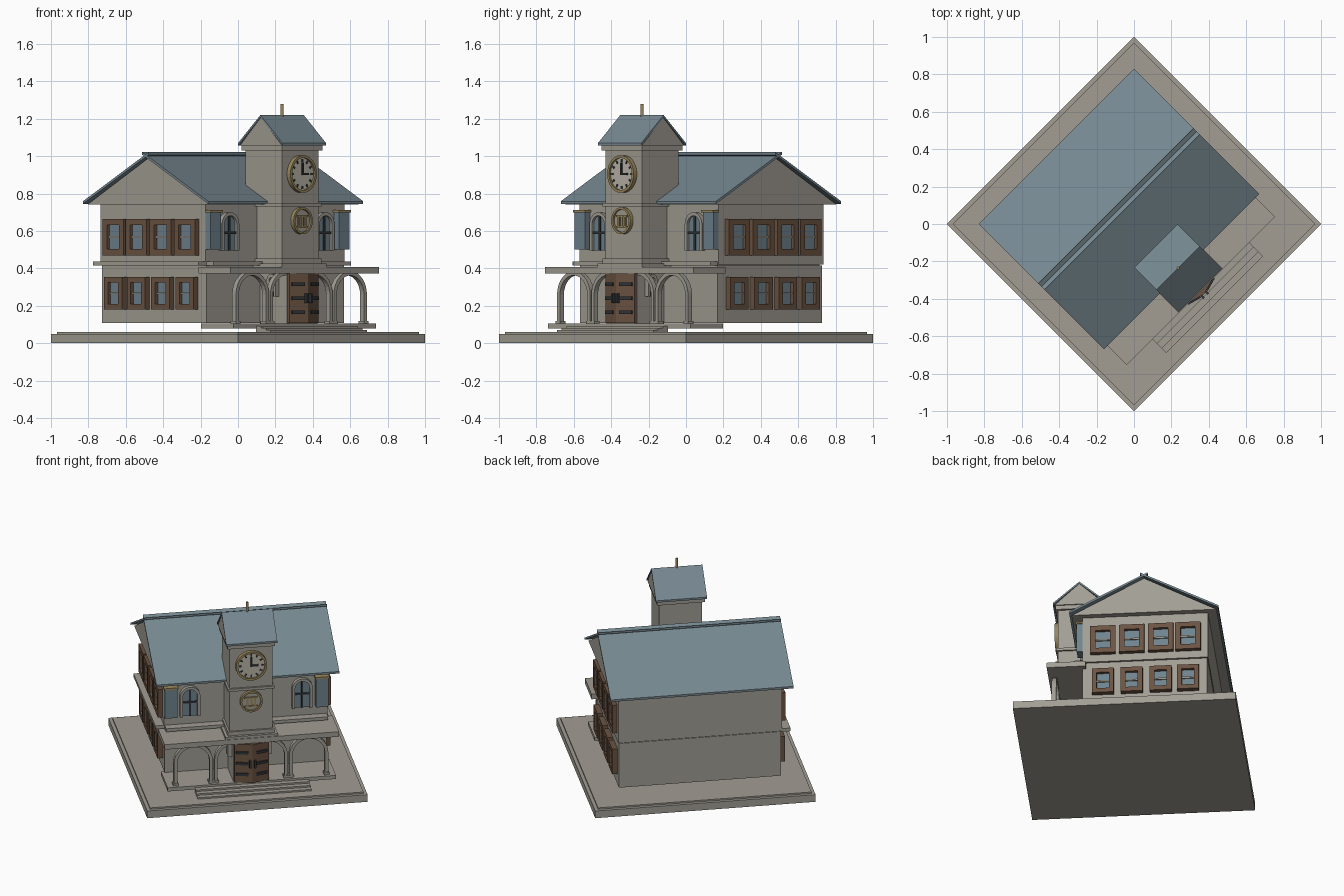
import bpy, bmesh, math
from mathutils import Matrix

if "Cube" in bpy.data.objects:
    bpy.data.objects.remove(bpy.data.objects["Cube"])

def material(name, rgb):
    m = bpy.data.materials.new(name)
    m.diffuse_color = (*rgb, 1)
    m.use_nodes = True
    m.node_tree.nodes["Principled BSDF"].inputs["Base Color"].default_value = m.diffuse_color
    return m

STONE = material("warm_stone", (.36, .34, .295))
SLATE = material("blue_slate", (.185, .25, .285))
GLASS = material("blue_glass", (.16, .23, .27))
WOOD = material("brown_wood", (.15, .088, .055))
GOLD = material("old_gold", (.33, .25, .11))
DARK = material("dark_iron", (.03, .035, .04))
CREAM = material("pale_dial", (.50, .47, .40))

TURN = Matrix.Rotation(math.radians(45), 4, 'Z')   # whole building stands cornerwise

def place(axis, a, b, t):
    """Profile point (a, b) at distance t along the extrusion axis."""
    return {'u': (t, a, b), 'v': (a, t, b), 'z': (a, b, t)}[axis]

def finish(name, bm, mat):
    bmesh.ops.recalc_face_normals(bm, faces=bm.faces)
    bm.transform(TURN)
    me = bpy.data.meshes.new(name)
    bm.to_mesh(me)
    bm.free()
    me.materials.append(mat)
    ob = bpy.data.objects.new(name, me)
    bpy.context.collection.objects.link(ob)
    return ob

def prism(name, pts, axis, t0, t1, mat):
    bm = bmesh.new()
    lo = [bm.verts.new(place(axis, a, b, t0)) for a, b in pts]
    hi = [bm.verts.new(place(axis, a, b, t1)) for a, b in pts]
    bm.faces.new(lo)
    bm.faces.new(hi)
    for i in range(len(pts)):
        j = (i + 1) % len(pts)
        bm.faces.new((lo[i], lo[j], hi[j], hi[i]))
    return finish(name, bm, mat)

def ribbon(name, outer, inner, axis, t0, t1, mat, closed=True):
    """Solid band between two matching outlines."""
    bm = bmesh.new()
    rows = [[bm.verts.new(place(axis, *p, t)) for p in line]
            for line, t in ((outer, t0), (outer, t1), (inner, t1), (inner, t0))]
    n = len(outer)
    for i in range(n if closed else n - 1):
        j = (i + 1) % n
        for r in range(4):
            s = (r + 1) % 4
            bm.faces.new((rows[r][i], rows[r][j], rows[s][j], rows[s][i]))
    if not closed:
        for i in (0, -1):
            bm.faces.new([row[i] for row in rows])
    return finish(name, bm, mat)

def rect(a0, a1, b0, b1):
    return [(a0, b0), (a1, b0), (a1, b1), (a0, b1)]

def box(name, u0, u1, v0, v1, z0, z1, mat):
    return prism(name, rect(u0, u1, v0, v1), 'z', z0, z1, mat)

def arc(c, z, r, a0, a1, n):
    return [(c + r * math.cos(math.radians(a0 + (a1 - a0) * i / n)),
             z + r * math.sin(math.radians(a0 + (a1 - a0) * i / n))) for i in range(n + 1)]

def circle(c, z, r, n=36):
    return arc(c, z, r, 0, 360, n)[:-1]

def arch(c, z0, spring, r, n=14):
    return [(c + r, z0)] + arc(c, spring, r, 0, 180, n) + [(c - r, z0)]

# ground slab
H = math.sqrt(.5)
box("ground_slab", -H, H, -H, H, 0, .05, STONE)
box("paving", -.685, .685, -.685, .685, .05, .06, STONE)

# main block
U, VF, VB = .52, -.28, .51
box("lower_storey", -U, U, VF, VB, .107, .415, STONE)
box("upper_storey", -U - .005, U + .005, VF, VB + .005, .42, .75, STONE)
box("storey_joint", -U + .01, U - .01, VF + .01, VB - .01, .41, .425, STONE)
box("side_ledge", -.58, -U, VF, .516, .415, .437, STONE)
box("front_ledge", -U, U, -.335, VF, .415, .437, STONE)

# main roof: gable core and two slabs that cross at the ridge
MID, EAVE, RIDGE = .113, .473, .995
SLOPE = .25 / EAVE
prism("gable", [(MID - .46, .742), (MID + .46, .742), (MID, .99)], 'u', -.565, .565, STONE)
for side, name in ((-1, "front_roof"), (1, "back_roof")):
    lo, hi = MID + side * EAVE, MID - side * .024
    zl, zh = RIDGE - SLOPE * EAVE, RIDGE + SLOPE * .024
    prism(name, [(lo, zl), (hi, zh), (hi, zh + .014), (lo, zl + .014)],
          'u', -.587, .587, SLATE)

# side windows, four per storey on both ends
for s in (-1, 1):
    for z0, z1, w in ((.18, .355, .069), (.47, .665, .08)):
        for c in (.39, .217, .033, -.15):
            t = .03 if z0 < .4 else .034
            a, b = s * U, s * (U + .035)
            ribbon("window_frame", rect(c - w, c + w, z0, z1),
                   rect(c - w + t, c + w - t, z0 + t, z1 - t), 'u', a, b, WOOD)
            prism("window_pane", rect(c - w + t, c + w - t, z0 + t, z1 - t),
                  'u', a, s * (U + .014), GLASS)
            m = (z0 + z1) / 2
            prism("window_bar", rect(c - w + t, c + w - t, m - .005, m + .005),
                  'u', a, s * (U + .024), CREAM)

def arched_window(c, z0, spring, r, axis, wall, out):
    """Arched pane with stone surround and dark glazing bars."""
    ribbon("arched_surround", arch(c, z0, spring, r), arch(c, z0, spring, r - .018),
           axis, wall, wall + out * .025, STONE, closed=False)
    prism("arched_pane", arch(c, z0, spring, r - .018), axis, wall, wall + out * .01, GLASS)
    top = spring + r - .018
    prism("arched_mullion", rect(c - .006, c + .006, z0, top), axis, wall, wall + out * .016, DARK)
    prism("arched_crossbar", rect(c - r + .018, c + r - .018, spring - .05, spring - .038),
          axis, wall, wall + out * .016, DARK)

# front upper windows
for s in (-1, 1):
    arched_window(s * .36, .495, .635, .065, 'v', VF, -1)
    c = s * .485
    box("tall_pane", c - .04, c + .04, -.318, VF, .5, .70, GLASS)
    box("tall_lintel", c - .046, c + .046, -.325, VF, .70, .712, GOLD)

# porch floor, steps and canopy
box("porch_floor", -.54, .54, -.505, VF + .02, .08, .105, STONE)
for i in range(3):
    box("step", -.365, .365, -.54 - .035 * i, -.50, .055, .092 - .011 * i, STONE)
box("porch_canopy", -.56, .56, -.505, VF + .02, .373, .408, STONE)

# porch columns and arches
for s in (-1, 1):
    c = s * .37
    ribbon("porch_arch", arch(c, .105, .26, .125), arch(c, .105, .26, .103),
           'v', -.48, -.45, STONE, closed=False)
    a0, a1 = (180, 90) if s < 0 else (0, 90)
    ribbon("inner_arch", arc(s * .11, .26, .125, a0, a1, 8), arc(s * .11, .26, .105, a0, a1, 8),
           'v', -.48, -.45, STONE, closed=False)
    box("inner_column", s * .225 - .01, s * .225 + .01, -.48, -.45, .105, .26, STONE)
    for p in (s * .484, s * .256, s * .225):
        box("column_foot", p - .017, p + .017, -.485, -.445, .105, .12, STONE)

# entrance bay and double door
box("entrance_bay", -.115, .115, -.485, VF, .105, .375, STONE)
for s in (-1, 1):
    prism("door_leaf", [(0, -.53), (s * .11, -.50), (s * .11, -.48), (0, -.48)],
          'z', .107, .373, WOOD)
    for z in (.165, .24, .315):
        prism("door_strap", [(s * .025, -.532), (s * .10, -.511), (s * .10, -.495),
                             (s * .025, -.515)], 'z', z - .009, z + .009, DARK)
    box("door_handle", s * .016 - .006, s * .016 + .006, -.545, -.52, .215, .265, DARK)
    arched_window(-.39, .25, .335, .035, 'u', s * .115, s)

# clock tower
TV, T = -.333, .138
def tower_band(name, half, z0, z1):
    box(name, -half, half, TV - half, TV + half, z0, z1, STONE)
tower_band("tower_shaft", T, .40, 1.05)
tower_band("tower_foot", .168, .405, .425)
tower_band("tower_plinth", .15, .425, .452)
tower_band("tower_belt", .15, .732, .75)
tower_band("tower_cornice", .153, 1.03, 1.058)
prism("tower_gable", [(TV - .158, 1.058), (TV + .158, 1.058), (TV, 1.207)],
      'u', -.16, .16, STONE)
for s in (-1, 1):
    e = TV + s * .168
    prism("tower_roof", [(e, 1.058), (TV, 1.207), (TV, 1.22), (e, 1.071)],
          'u', -.164, .164, SLATE)
prism("finial", circle(0, TV, .008, 12), 'z', 1.20, 1.278, GOLD)

# clock
F, CZ = TV - T, .905
ribbon("clock_rim", circle(0, CZ, .1), circle(0, CZ, .086), 'v', F - .025, F, GOLD)
prism("clock_dial", circle(0, CZ, .088), 'v', F - .014, F, CREAM)
for i in range(12):
    a = math.radians(30 * i)
    ca, sa = math.cos(a), math.sin(a)
    prism("hour_mark", [(r * ca - w * sa, CZ + r * sa + w * ca) for r, w in
                        ((.064, -.005), (.08, -.005), (.08, .005), (.064, .005))],
          'v', F - .018, F - .012, DARK)
prism("minute_hand", rect(-.005, .005, CZ - .005, CZ + .06), 'v', F - .022, F - .012, DARK)
prism("hour_hand", rect(-.005, .045, CZ - .005, CZ + .006), 'v', F - .022, F - .012, DARK)

# round medallion below the clock
MZ = .655
ribbon("medallion_rim", circle(0, MZ, .072), circle(0, MZ, .06), 'v', F - .022, F, GOLD)
prism("medallion_plate", circle(0, MZ, .062), 'v', F - .01, F, STONE)
for c in (-.024, 0, .024):
    prism("medallion_bar", rect(c - .006, c + .006, MZ - .028, MZ + .022),
          'v', F - .017, F - .008, GOLD)
for z in (MZ - .034, MZ + .026):
    prism("medallion_beam", rect(-.042, .042, z - .005, z + .005),
          'v', F - .017, F - .008, GOLD)
